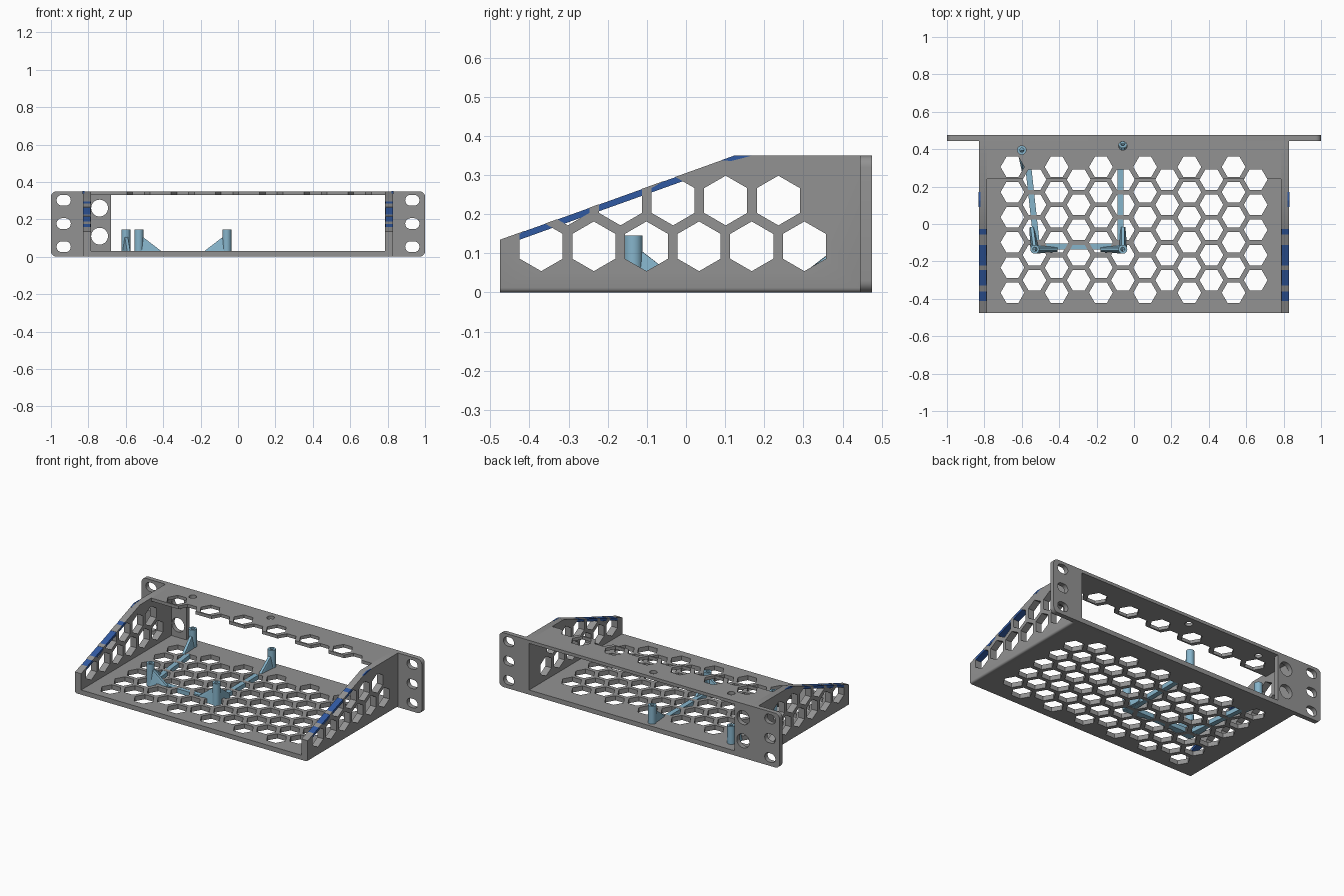
import bpy, bmesh, math
from mathutils import Vector

if "Cube" in bpy.data.objects:
    bpy.data.objects.remove(bpy.data.objects["Cube"])


def material(name, rgb):
    m = bpy.data.materials.new(name)
    m.diffuse_color = (*rgb, 1)
    m.use_nodes = True
    m.node_tree.nodes["Principled BSDF"].inputs["Base Color"].default_value = m.diffuse_color
    return m


GREY = material("grey", (0.29, 0.29, 0.29))
PALE = material("pale_blue", (0.24, 0.46, 0.60))
BLUE = material("deep_blue", (0.03, 0.10, 0.36))
MAP = {'x': lambda u, v, a: (a, u, v), 'y': lambda u, v, a: (u, a, v), 'z': lambda u, v, a: (u, v, a)}


def add_prism(bm, pts, axis, a, b):
    f = MAP[axis]
    lo = [bm.verts.new(f(u, v, a)) for u, v in pts]
    hi = [bm.verts.new(f(u, v, b)) for u, v in pts]
    n = len(pts)
    bm.faces.new(lo)
    bm.faces.new(hi[::-1])
    for i in range(n):
        bm.faces.new((lo[i], hi[i], hi[(i + 1) % n], lo[(i + 1) % n]))


def finish(name, bm, mat):
    bmesh.ops.recalc_face_normals(bm, faces=bm.faces[:])
    me = bpy.data.meshes.new(name)
    bm.to_mesh(me)
    bm.free()
    if mat:
        me.materials.append(mat)
    ob = bpy.data.objects.new(name, me)
    bpy.context.collection.objects.link(ob)
    return ob


def prisms(name, shapes, axis, a, b, mat=None):
    bm = bmesh.new()
    for pts in shapes:
        add_prism(bm, pts, axis, a, b)
    return finish(name, bm, mat)


def cut(ob, shapes, axis, a, b):
    cutter = prisms("cutter", shapes, axis, a, b)
    mod = ob.modifiers.new("holes", 'BOOLEAN')
    mod.operation, mod.solver, mod.object = 'DIFFERENCE', 'EXACT', cutter
    bpy.ops.object.select_all(action='DESELECT')
    bpy.context.view_layer.objects.active = ob
    ob.select_set(True)
    bpy.ops.object.modifier_apply(modifier=mod.name)
    bpy.data.objects.remove(cutter)


def smooth(ob):
    bpy.ops.object.select_all(action='DESELECT')
    bpy.context.view_layer.objects.active = ob
    ob.select_set(True)
    bpy.ops.object.shade_smooth_by_angle(angle=math.radians(32))


def ring(u, v, r, n, start=0.0):
    return [(u + r * math.cos(start + 2 * math.pi * i / n),
             v + r * math.sin(start + 2 * math.pi * i / n)) for i in range(n)]


def rect(u0, u1, v0, v1):
    return [(u0, v0), (u1, v0), (u1, v1), (u0, v1)]


def round_rect(u0, u1, v0, v1, r, n=6):
    pts = []
    for k, (cu, cv) in enumerate(((u1 - r, v1 - r), (u0 + r, v1 - r), (u0 + r, v0 + r), (u1 - r, v0 + r))):
        for i in range(n + 1):
            t = math.pi / 2 * (k + i / n)
            pts.append((cu + r * math.cos(t), cv + r * math.sin(t)))
    return pts


W, WI, YF, YB, YP, H, T = 0.83, 0.787, -0.475, 0.475, 0.445, 0.35, 0.03
HEX = 0.0635

# Honeycomb pattern shared by floor and top plate
comb = []
for k in range(6):
    comb += [ring(-0.65 + 0.2365 * k, 0.305 - 0.1345 * j, HEX, 6) for j in range(6)]
    comb += [ring(-0.532 + 0.2365 * k, 0.2375 - 0.1345 * j, HEX, 6) for j in range(5)]

# Floor
floor = prisms("floor", [rect(-WI, WI, YF, YP)], 'z', 0, T, GREY)
cut(floor, comb, 'z', -0.1, 0.1)

# Post positions
P1, P2, P3, P4 = (-0.53, -0.135), (-0.06, -0.135), (-0.60, 0.395), (-0.06, 0.43)

# Top plate with honeycomb edge and screwdriver holes
top = prisms("top_plate", [rect(-WI, WI, 0.24, YP)], 'z', 0.33, H, GREY)
top_holes = [h for h in comb if max(p[1] for p in h) > 0.245]
top_holes += [ring(*P3, 0.023, 24), ring(P4[0], P4[1] - 0.012, 0.023, 24)]
cut(top, top_holes, 'z', 0.3, 0.4)

# Faceplate with ears, large opening, round holes and mounting slots
face = prisms("faceplate", [round_rect(-1, 1, 0, H, 0.03)], 'y', YP, YB, GREY)
holes = [rect(-0.68, WI, T, 0.33)]
holes += [ring(-0.74, z, 0.045, 32) for z in (0.11, 0.26)]
holes += [round_rect(s * 0.932 - 0.038, s * 0.932 + 0.038, z - 0.029, z + 0.029, 0.0285)
          for s in (-1, 1) for z in (0.053, 0.177, 0.302)]
cut(face, holes, 'y', 0.4, 0.52)
smooth(face)

# Side walls with sloping top edge and honeycomb
Y1, Z0 = 0.125, 0.135
SLOPE = (H - Z0) / (Y1 - YF)


def slope_z(y):
    return Z0 + (y - YF) * SLOPE


wall_hex = [ring(-0.37 + 0.1345 * k, 0.118, HEX, 6, math.pi / 6) for k in range(6)]
wall_hex += [ring(-0.302 + 0.1345 * k, 0.235, HEX, 6, math.pi / 6) for k in range(5)]
outline = [(YF, 0), (YP, 0), (YP, H), (Y1, H), (YF, Z0)]
for s, side in ((-1, "left"), (1, "right")):
    bm = bmesh.new()
    add_prism(bm, outline, 'x', s * WI, s * W)
    low = [e for e in bm.edges if all(abs(v.co.z) < 1e-5 and abs(v.co.x) > W - 1e-4 for v in e.verts)]
    bmesh.ops.bevel(bm, geom=low, offset=0.012, segments=4, affect='EDGES', profile=0.5)
    wall = finish(side + "_wall", bm, GREY)
    cut(wall, wall_hex, 'x', s * 0.7, s * 0.9)
    smooth(wall)
    # Blue rail inside the slope, showing where the honeycomb breaks through
    a, b, d, t = -0.425, 0.02, 0.0008, 0.018
    rail = [(a, slope_z(a) - t), (b, slope_z(b) - t), (b, slope_z(b) - d), (a, slope_z(a) - d)]
    prisms(side + "_slope_rail", [rail], 'x', s * (WI + 0.001), s * (W - 0.001), BLUE)
    # Blue patch at the upper bend of the slope
    patch = [(0.09, slope_z(0.09) + 0.0005), (0.115, 0.336), (0.172, H + 0.0005), (Y1, H + 0.0005)]
    prisms(side + "_bend_patch", [patch], 'x', s * (W - 0.008), s * (W + 0.001), BLUE)


# Standoff posts with a screw hole
def post(name, p):
    ob = prisms(name, [ring(*p, 0.024, 24)], 'z', 0.002, 0.145, PALE)
    cut(ob, [ring(*p, 0.011, 16)], 'z', 0.05, 0.2)
    smooth(ob)


# Ridge-shaped gusset leaning against a post
def gusset(name, p, q):
    p, q = Vector((*p, 0)), Vector((*q, 0))
    d = (q - p).normalized()
    n = Vector((-d.y, d.x, 0))
    bm = bmesh.new()
    for off, z, w in ((0, 0.004, 0.024), (0, 0.122, 0.008), (0.12, 0.004, 0.014), (0.12, 0.03, 0.008)):
        for s in (-1, 1):
            bm.verts.new(p + d * off + n * w * s + Vector((0, 0, z)))
    bmesh.ops.convex_hull(bm, input=bm.verts[:])
    finish(name, bm, PALE)


# Strip joining two posts within the floor thickness
def strip(name, p, q, w=0.016):
    p, q = Vector(p), Vector(q)
    d = (q - p).normalized()
    n = Vector((-d.y, d.x)) * w
    prisms(name, [[tuple(v) for v in (p - n, q - n, q + n, p + n)]], 'z', 0.001, T - 0.001, PALE)


for i, p in enumerate((P1, P2, P3, P4)):
    post("standoff_%d" % (i + 1), p)
for i, (p, q) in enumerate(((P1, P2), (P2, P1), (P1, P3), (P3, P1), (P2, P4), (P4, P2))):
    gusset("gusset_%d" % (i + 1), p, q)
strip("front_strip", (-0.53, -0.12), (-0.06, -0.12))
strip("left_strip", (-0.575, 0.395), (-0.517, -0.135))
strip("right_strip", (-0.073, 0.43), (-0.073, -0.135))
